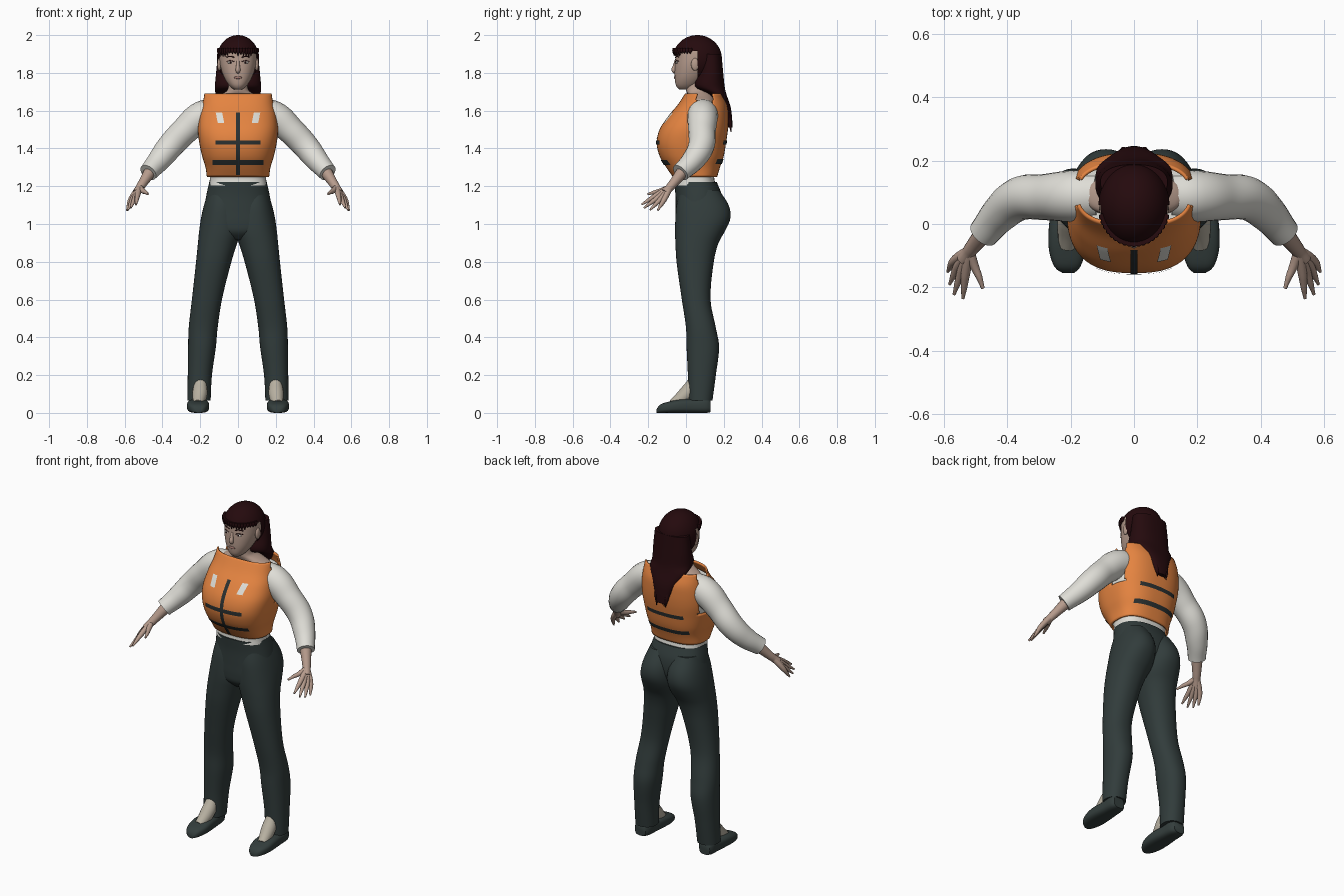
import bpy, bmesh, math, random
from mathutils import Vector

random.seed(4)
cube = bpy.data.objects.get("Cube")
if cube:
    bpy.data.objects.remove(cube)


def material(name, rgb):
    m = bpy.data.materials.new(name)
    m.use_nodes = True
    m.diffuse_color = (*rgb, 1)
    bsdf = m.node_tree.nodes["Principled BSDF"]
    bsdf.inputs["Base Color"].default_value = (*rgb, 1)
    bsdf.inputs["Roughness"].default_value = 0.8
    return m


ORANGE = material("vest orange", (0.78, 0.23, 0.052))
WHITE = material("shirt white", (0.74, 0.73, 0.68))
TROUSER = material("trouser charcoal", (0.031, 0.045, 0.044))
STRAP = material("strap black", (0.024, 0.03, 0.03))
SKIN = material("skin", (0.47, 0.33, 0.265))
HAIR = material("hair dark brown", (0.018, 0.003, 0.004))
SOCK = material("sock beige", (0.48, 0.44, 0.36))
SHOE = material("shoe charcoal", (0.034, 0.048, 0.046))
LIP = material("lip", (0.36, 0.19, 0.16))
parts = []


def add(name, mesh, mat, mirror=False):
    mesh.materials.clear()
    mesh.materials.append(mat)
    ob = bpy.data.objects.new(name, mesh)
    bpy.context.collection.objects.link(ob)
    if mirror:
        ob.modifiers.new("mirror", "MIRROR").use_mirror_merge = False
    parts.append(ob)
    return ob


def finish(name, bm, mat, mirror=False):
    bmesh.ops.recalc_face_normals(bm, faces=bm.faces)
    mesh = bpy.data.meshes.new(name)
    bm.to_mesh(mesh)
    bm.free()
    return add(name, mesh, mat, mirror)


def section(st, t):
    """Smoothly interpolate (t, u0, u1, v0, v1) stations."""
    i = max(k for k in range(len(st) - 1) if k == 0 or st[k][0] <= t)
    h = st[i + 1][0] - st[i][0]
    s = (t - st[i][0]) / h

    def slope(k, c):
        a, b = st[max(k - 1, 0)], st[min(k + 1, len(st) - 1)]
        return (b[c] - a[c]) / (b[0] - a[0]) * h
    return [(2*s**3 - 3*s*s + 1) * st[i][c] + (3*s*s - 2*s**3) * st[i + 1][c]
            + (s**3 - 2*s*s + s) * slope(i, c) + (s**3 - s*s) * slope(i + 1, c)
            for c in range(1, 5)]


def loft(name, st, mat, n=2.3, rows=28, sides=48, along_y=False, caps=True,
         mirror=False, drop=None):
    """Stack rounded cross-sections along z (or y); drop() removes faces."""
    bm, rings = bmesh.new(), []
    for r in range(rows + 1):
        t = st[0][0] + (st[-1][0] - st[0][0]) * r / rows
        u0, u1, v0, v1 = section(st, t)
        ring = []
        for k in range(sides):
            c, s = math.cos(math.tau * k / sides), math.sin(math.tau * k / sides)
            u = (u0 + u1) / 2 + (u1 - u0) / 2 * math.copysign(abs(c) ** (2 / n), c)
            v = (v0 + v1) / 2 + (v1 - v0) / 2 * math.copysign(abs(s) ** (2 / n), s)
            ring.append(bm.verts.new((u, t, v) if along_y else (u, v, t)))
        rings.append(ring)
    for a, b in zip(rings, rings[1:]):
        for k in range(sides):
            j = (k + 1) % sides
            bm.faces.new((a[k], a[j], b[j], b[k]))
    if caps:
        bm.faces.new(rings[0])
        bm.faces.new(rings[-1])
    if drop:
        gone = [f for f in bm.faces if drop(f.calc_center_median())]
        bmesh.ops.delete(bm, geom=gone, context="FACES")
    return finish(name, bm, mat, mirror)


def surface_y(st, x, z, n, side):
    """Front (-1) or back (1) y of a lofted body at x, z."""
    u0, u1, v0, v1 = section(st, z)
    f = max(0, 1 - abs(2 * x / (u1 - u0)) ** n) ** (1 / n)
    return (v0 + v1) / 2 + side * (v1 - v0) / 2 * f


def tube(name, pts, mat, mirror=False, res=6):
    """Smooth round tube through (x, y, z, radius) points."""
    cu = bpy.data.curves.new(name, "CURVE")
    cu.dimensions, cu.bevel_depth, cu.bevel_resolution = "3D", 1, res
    cu.use_fill_caps = True
    sp = cu.splines.new("BEZIER")
    sp.radius_interpolation = "CARDINAL"
    sp.resolution_u = 8
    sp.bezier_points.add(len(pts) - 1)
    for bp, p in zip(sp.bezier_points, pts):
        bp.co, bp.radius = p[:3], p[3]
        bp.handle_left_type = bp.handle_right_type = "AUTO"
    tmp = bpy.data.objects.new(name, cu)
    bpy.context.collection.objects.link(tmp)
    mesh = bpy.data.meshes.new_from_object(
        tmp.evaluated_get(bpy.context.evaluated_depsgraph_get()))
    bpy.data.objects.remove(tmp)
    return add(name, mesh, mat, mirror)


def ball(name, loc, size, mat, mirror=False, drop=None, seg=24):
    bm = bmesh.new()
    bmesh.ops.create_uvsphere(bm, u_segments=seg, v_segments=seg, radius=1)
    for v in bm.verts:
        v.co = Vector(loc) + v.co * Vector(size)
    if drop:
        gone = [f for f in bm.faces if drop(f.calc_center_median())]
        bmesh.ops.delete(bm, geom=gone, context="FACES")
    return finish(name, bm, mat, mirror)


def sym(rows):
    return [(z, -w, w, a, b) for z, w, a, b in rows]


# Vest with open armholes, and the shirt body beneath it
N = 2.6
VEST = sym([(1.25, .165, -.07, .165), (1.30, .172, -.105, .18), (1.36, .19, -.14, .2),
            (1.43, .205, -.155, .212), (1.50, .212, -.14, .222), (1.57, .205, -.095, .225),
            (1.63, .192, -.045, .22), (1.69, .183, -.005, .195)])
vest = loft("vest", VEST, ORANGE, N, 40, 96, caps=False,
            drop=lambda c: c.z > 1.45 and .055 < c.y < .145)
shell = vest.modifiers.new("thickness", "SOLIDIFY")
shell.thickness, shell.offset = .01, -1
shirt = [(z, a + .016, b - .016, c + .016, d - .016) for z, a, b, c, d in VEST[:-1]]
loft("shirt_body", sym([(1.205, .152, -.058, .158)]) + shirt, WHITE, N)


def plate(name, xa, xb, za, zb, side, mat, lean=0):
    """Thin patch that follows the vest surface."""
    bm = bmesh.new()
    grid = []
    for i in range(13):
        z = za + (zb - za) * i / 12
        row = []
        for j in range(13):
            x = xa + (xb - xa) * j / 12 + lean * (z - za)
            y = surface_y(VEST, x, z, N, side) + side * .004
            row.append(bm.verts.new((x, y, z)))
        grid.append(row)
    for a, b in zip(grid, grid[1:]):
        for j in range(12):
            f = (a[j], a[j + 1], b[j + 1], b[j])
            bm.faces.new(f if side < 0 else f[::-1])
    mesh = bpy.data.meshes.new(name)
    bm.to_mesh(mesh)
    bm.free()
    add(name, mesh, mat)


# Vest straps and reflective patches
plate("front_zip_strap", -.011, .011, 1.26, 1.59, -1, STRAP)
plate("front_upper_strap", -.12, .12, 1.42, 1.443, -1, STRAP)
plate("front_lower_strap", -.135, .135, 1.313, 1.338, -1, STRAP)
plate("back_upper_strap", -.12, .12, 1.42, 1.443, 1, STRAP)
plate("back_lower_strap", -.135, .135, 1.318, 1.343, 1, STRAP)
for s, label in ((1, "left"), (-1, "right")):
    plate(label + "_reflector", s * .09 - .017, s * .09 + .017, 1.535, 1.59, -1, WHITE, s * .2)

# Sleeves, forearms and hands
tube("sleeves", [(.11, .09, 1.59, .075), (.19, .088, 1.57, .081), (.28, .085, 1.495, .073),
                 (.36, .08, 1.41, .069), (.42, .035, 1.335, .06), (.475, -.03, 1.272, .049)],
     WHITE, True, 8)
tube("forearms", [(.45, 0, 1.3, .035), (.515, -.08, 1.2, .023), (.538, -.112, 1.165, .022)], SKIN, True)
wrist = Vector((.52, -.085, 1.195))
tips = [(.54, -.235, 1.103), (.568, -.222, 1.085), (.582, -.19, 1.075), (.588, -.15, 1.072)]
for i, tip in enumerate(tips):
    knuckle = Vector((.533, -.165, 1.147)).lerp(Vector((.57, -.118, 1.125)), i / 3)
    tube(f"finger_{i + 1}", [(*wrist, .018), (*knuckle, .014),
         (*knuckle.lerp(Vector(tip), .6), .0095), (*tip, .005)], SKIN, True, 3)
tube("thumbs", [(*wrist, .016), (.503, -.135, 1.175, .014), (.488, -.17, 1.167, .01),
                (.477, -.203, 1.158, .006)], SKIN, True, 3)

# Trousers
loft("trouser_seat", sym([(.915, .03, -.01, .09), (.955, .14, -.048, .14), (1.0, .185, -.056, .17),
     (1.07, .18, -.056, .192), (1.15, .168, -.056, .19), (1.222, .152, -.062, .163)]), TROUSER)
loft("trouser_legs", [(.065, .145, .268, .012, .14), (.2, .138, .266, .01, .158),
     (.35, .117, .264, .003, .175), (.45, .108, .261, 0, .158), (.6, .085, .244, -.022, .13),
     (.8, .035, .222, -.05, .147), (.9, .004, .212, -.056, .172), (.96, -.018, .206, -.058, .205),
     (1.03, -.018, .196, -.056, .235), (1.1, -.01, .18, -.05, .226), (1.18, .01, .155, -.03, .175)],
     TROUSER, 2.2, 48, mirror=True)

# Feet
tube("insteps", [(.2, .06, .19, .034), (.2, .035, .15, .035), (.202, 0, .1, .04),
                 (.21, -.065, .045, .03)], SOCK, True)
loft("shoes", [(-.155, .19, .225, 0, .02), (-.14, .172, .248, 0, .042), (-.09, .155, .267, 0, .06),
     (-.03, .153, .27, 0, .072), (.05, .16, .263, 0, .075), (.11, .166, .26, 0, .085),
     (.13, .18, .25, .004, .07)], SHOE, 3, 28, 32, along_y=True, mirror=True)

# Neck, head and face
loft("neck", sym([(1.62, .165, .02, .16), (1.655, .15, .02, .155), (1.68, .1, .012, .145),
     (1.71, .056, .0, .115), (1.8, .05, .0, .11)]), SKIN)
HEAD = sym([(1.712, .022, -.036, .03), (1.73, .044, -.052, .06), (1.77, .071, -.059, .1),
            (1.82, .09, -.06, .14), (1.87, .098, -.057, .16), (1.92, .096, -.053, .165),
            (1.96, .08, -.03, .15), (1.985, .04, .01, .1)])
loft("head", HEAD, SKIN, 2.2)
tube("nose", [(0, -.052, 1.865, .008), (0, -.06, 1.835, .01), (0, -.064, 1.814, .0125),
              (0, -.056, 1.802, .009)], SKIN)
ball("ears", (.099, .048, 1.845), (.011, .021, .033), SKIN, True)


def face_y(x, z):
    return surface_y(HEAD, x, z, 2.2, -1)


ball("eyes", (.04, face_y(.04, 1.855) + .002, 1.855), (.017, .006, .006), WHITE, True)
ball("irises", (.04, face_y(.04, 1.855) - .002, 1.855), (.005, .004, .005), HAIR, True)
for name, z, r in (("eyelids", 1.862, .002), ("eyebrows", 1.884, .003)):
    tube(name, [(x, face_y(x, z), z + rise, r) for x, rise in ((.02, -.002), (.04, .003), (.062, -.001))],
         HAIR, True, 2)
ball("mouth", (0, face_y(0, 1.775), 1.775), (.021, .005, .007), LIP)

# Hair: cap, back curtain, fringe and loose ends
ball("hair_cap", (0, .06, 1.875), (.112, .13, .125), HAIR, seg=48,
     drop=lambda c: c.z < 1.915 and c.y < .062)
loft("hair_back", sym([(1.51, .03, .222, .246), (1.56, .05, .2, .244), (1.62, .075, .17, .236),
     (1.69, .118, .115, .213), (1.725, .122, .045, .205), (1.8, .116, .062, .197),
     (1.9, .106, .075, .188)]), HAIR, 2.3, 36)
for i in range(-9, 10):
    a = i * .14
    sx, sy = math.sin(a), math.cos(a)
    tube("fringe_strand", [(.104 * sx, .06 - .121 * sy, 1.93, .011),
         (.107 * sx, .06 - .123 * sy, 1.912, .009),
         (.106 * sx, .06 - .122 * sy, 1.885 + random.random() * .02, .002)], HAIR, False, 2)
for i in range(-3, 4):
    tube("loose_end", [(i * .012, .225, 1.57, .013), (i * .011, .234, 1.53, .01),
         (i * .01, .238, 1.485 + random.random() * .03, .002)], HAIR, False, 2)

# Smooth shading with crisp edges kept
bpy.ops.object.select_all(action="DESELECT")
for ob in parts:
    ob.select_set(True)
bpy.context.view_layer.objects.active = parts[0]
bpy.ops.object.shade_smooth_by_angle(angle=math.radians(50))
